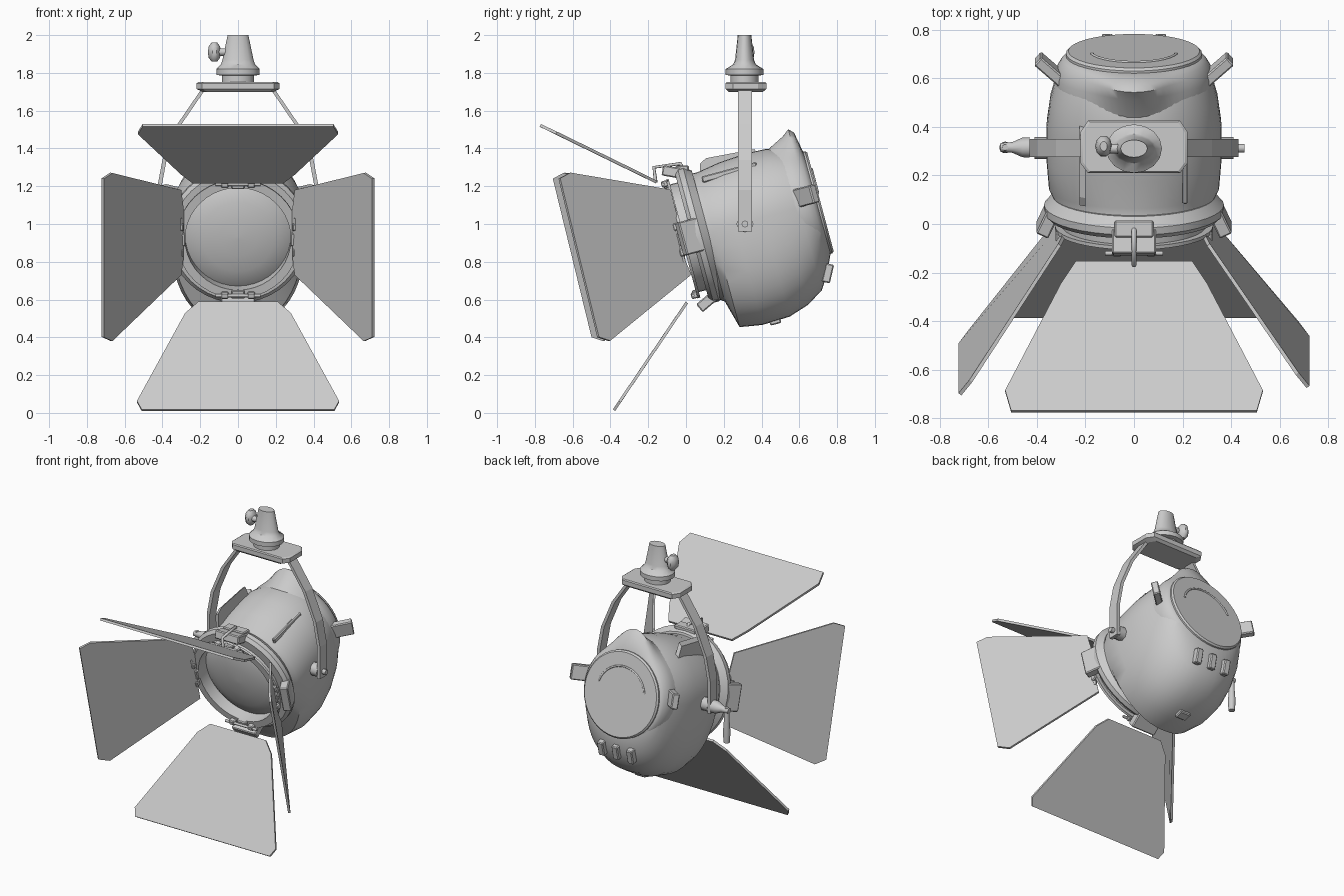
import bpy, bmesh, math
from math import sin, cos, pi, radians
from mathutils import Matrix, Vector

old = bpy.data.objects.get("Cube")
if old:
    bpy.data.objects.remove(old)

grey = bpy.data.materials.new("lamp grey")
grey.use_nodes = True
tone = (0.6, 0.6, 0.6, 1)
grey.diffuse_color = tone
grey.node_tree.nodes["Principled BSDF"].inputs["Base Color"].default_value = tone

# Lamp head frame: y runs backwards along the tilted barrel, z is up
HEAD = Matrix.Translation((0, 0.05, 0.94)) @ Matrix.Rotation(radians(15), 4, 'X')
WORLD = Matrix.Identity(4)


def finish(name, bm, frame=WORLD, smooth=None):
    bmesh.ops.recalc_face_normals(bm, faces=bm.faces)
    mesh = bpy.data.meshes.new(name)
    bm.to_mesh(mesh)
    bm.free()
    mesh.materials.append(grey)
    ob = bpy.data.objects.new(name, mesh)
    bpy.context.collection.objects.link(ob)
    ob.matrix_world = frame
    if smooth:
        bpy.ops.object.select_all(action='DESELECT')
        ob.select_set(True)
        bpy.context.view_layer.objects.active = ob
        bpy.ops.object.shade_smooth_by_angle(angle=radians(smooth))
    return ob


def loft(name, rings, frame=WORLD, smooth=35, closed=False):
    bm = bmesh.new()
    loops = [[bm.verts.new(p) for p in ring] for ring in rings]
    pairs = list(zip(loops, loops[1:]))
    if closed:
        pairs.append((loops[-1], loops[0]))
    else:
        bm.faces.new(loops[0])
        bm.faces.new(loops[-1])
    n = len(loops[0])
    for a, b in pairs:
        for i in range(n):
            j = (i + 1) % n
            bm.faces.new((a[i], a[j], b[j], b[i]))
    return finish(name, bm, frame, smooth)


def barrel(name, profile, closed=False, n=40):
    """Round part about the barrel axis from (radius, depth) pairs."""
    rings = [[(r * cos(2 * pi * i / n), u, r * sin(2 * pi * i / n)) for i in range(n)]
             for r, u in profile]
    return loft(name, rings, HEAD, 35, closed)


def stack(name, profile, x=0, y=0.31, n=16):
    """Upright part from (x radius, y radius, height) triples."""
    return loft(name, [[(x + a * cos(2 * pi * i / n), y + b * sin(2 * pi * i / n), z)
                        for i in range(n)] for a, b, z in profile])


def plate(name, pts, push, frame=WORLD):
    """Flat outline given thickness by a push vector."""
    bm = bmesh.new()
    face = bm.faces.new([bm.verts.new(p) for p in pts])
    new = bmesh.ops.extrude_face_region(bm, geom=[face], use_keep_orig=True)['geom']
    bmesh.ops.translate(bm, vec=push, verts=[g for g in new if isinstance(g, bmesh.types.BMVert)])
    return finish(name, bm, frame)


def box(name, centre, size, frame=WORLD, turn=WORLD, bevel=0.006):
    bm = bmesh.new()
    bmesh.ops.create_cube(bm, size=1, matrix=Matrix.Diagonal((*size, 1)))
    bmesh.ops.bevel(bm, geom=bm.edges[:], offset=bevel, segments=1, affect='EDGES')
    bmesh.ops.transform(bm, matrix=Matrix.Translation(centre) @ turn, verts=bm.verts)
    return finish(name, bm, frame)


def tube(name, pts, radius, frame=WORLD):
    curve = bpy.data.curves.new(name, 'CURVE')
    curve.dimensions = '3D'
    curve.bevel_depth = radius
    curve.bevel_resolution = 2
    curve.use_fill_caps = True
    line = curve.splines.new('POLY')
    line.points.add(len(pts) - 1)
    for point, p in zip(line.points, pts):
        point.co = (*p, 1)
    curve.materials.append(grey)
    ob = bpy.data.objects.new(name, curve)
    bpy.context.collection.objects.link(ob)
    ob.matrix_world = frame
    return ob


# Housing: round above, drooping into a deep rounded box below
def housing_ring(u, width, top, bottom, power, n=48):
    ring = []
    for i in range(n):
        c, s = cos(2 * pi * i / n), sin(2 * pi * i / n)
        if s >= 0:
            ring.append((width * c, u, top * s))
        else:
            k = 2 / power
            ring.append((math.copysign(width * abs(c) ** k, c), u, -bottom * abs(s) ** k))
    return ring


loft("housing", [housing_ring(*s) for s in (
    (0.02, 0.33, 0.33, 0.35, 2), (0.06, 0.33, 0.32, 0.38, 2),
    (0.10, 0.35, 0.32, 0.53, 2.2), (0.22, 0.36, 0.34, 0.55, 2.5),
    (0.37, 0.36, 0.35, 0.545, 2.5), (0.48, 0.345, 0.345, 0.51, 2.4),
    (0.57, 0.32, 0.32, 0.455, 2.3), (0.62, 0.30, 0.30, 0.38, 2.2),
    (0.67, 0.27, 0.27, 0.27, 2))], HEAD, 40)

# Front flange, barn door ring and lens
barrel("front_flange", [(0.285, -0.02), (0.35, -0.02), (0.37, 0.0), (0.37, 0.03),
                        (0.335, 0.07), (0.285, 0.07)], True)
barrel("door_ring", [(0.28, -0.075), (0.325, -0.075), (0.325, -0.06), (0.28, -0.06)], True)
barrel("lens_tube", [(0.28, -0.07), (0.295, -0.07), (0.295, 0.03), (0.28, 0.03)], True)
barrel("lens", [(0.01, -0.05), (0.10, -0.045), (0.19, -0.03), (0.25, -0.01), (0.283, 0.01),
                (0.283, 0.03)])

# Rear collar with an upright horn, then the end cap
def collar_ring(u, r, horn, n=72):
    ring = []
    for i in range(n):
        a = 2 * pi * i / n
        rad = r + horn * max(0, sin(a)) ** 14
        ring.append((rad * cos(a), u - 0.05 * max(0, sin(a)) ** 4 * (u < 0.55), rad * sin(a)))
    return ring


loft("rear_collar", [collar_ring(*s) for s in (
    (0.53, 0.325, 0.01), (0.58, 0.325, 0.06), (0.62, 0.315, 0.10),
    (0.645, 0.30, 0.09), (0.665, 0.28, 0.0))], HEAD, 50)
barrel("end_cap", [(0.28, 0.64), (0.28, 0.675), (0.27, 0.685)])
tube("cap_arc", [(0.18 * cos(radians(a)), 0.685, 0.18 * sin(radians(a)))
                 for a in range(15, 166, 10)], 0.006, HEAD)
for s, side in ((1, "left"), (-1, "right")):
    box(side + "_collar_tab", (s * 0.345, 0.62, 0.05), (0.14, 0.045, 0.10), HEAD,
        Matrix.Rotation(s * radians(42), 4, 'Z'))

# Vents, rails and underside details on the housing
for x in (-0.11, 0, 0.11):
    box("rear_vent", (x, 0.625, -0.375), (0.045, 0.045, 0.10), HEAD,
        Matrix.Rotation(radians(-28), 4, 'X'))
box("underside_latch", (0, 0.29, -0.55), (0.08, 0.06, 0.03), HEAD)
plate("top_fin", [(-0.20, 0.10, 0.27), (-0.20, 0.12, 0.36), (-0.20, 0.16, 0.38),
                  (-0.20, 0.42, 0.36), (-0.20, 0.44, 0.27)], (-0.025, 0, -0.02), HEAD)
box("top_rail", (0.21, 0.26, 0.275), (0.02, 0.30, 0.035), HEAD)

# Barn doors: trapezoid leaves with clipped corners
def both(half):
    return half + [(-x, y, z) for x, y, z in reversed(half)]


plate("top_door", both([(0.24, -0.16, 1.215), (0.30, -0.25, 1.26), (0.53, -0.69, 1.475),
                        (0.505, -0.775, 1.515)]), (0, 0.007, 0.014))
plate("bottom_door", both([(0.21, 0.01, 0.58), (0.28, -0.03, 0.52), (0.535, -0.345, 0.055),
                           (0.51, -0.375, 0.01)]), (0, -0.012, 0.009))
for s, side, reach in ((1, "left", 0.0), (-1, "right", -0.03)):
    plate(side + "_door", [(s * x, y + reach * (x > 0.5), z) for x, y, z in (
        (0.30, -0.09, 1.18), (0.665, -0.62, 1.27), (0.71, -0.675, 1.24),
        (0.71, -0.47, 0.40), (0.665, -0.41, 0.38), (0.30, 0.02, 0.73),
        (0.29, -0.01, 0.80), (0.285, -0.06, 1.06))], (s * 0.012, 0.009, 0.002))

# Hinge clips at the four quarters of the ring
for k, side in enumerate(("left", "top", "right", "bottom")):
    spin = HEAD @ Matrix.Rotation(-k * pi / 2, 4, 'Y')
    box(side + "_clip", (0.355, -0.03, 0), (0.055, 0.11, 0.18), spin,
        Matrix.Rotation(radians(25), 4, 'Z'))
    box(side + "_clip_face", (0.30, -0.08, 0), (0.045, 0.03, 0.07), spin)
    for z in (-0.07, 0.07):
        box(side + "_hinge_knuckle", (0.305, -0.085, z), (0.035, 0.04, 0.04), spin)
    tube(side + "_hinge_pin", [(0.305, -0.095, -0.12), (0.305, -0.095, 0.12)], 0.009, spin)
tube("top_latch", [(0, -0.16, 1.22), (0, -0.17, 1.30), (0, -0.03, 1.32), (0, -0.01, 1.28)], 0.01)
box("top_latch_foot", (0, -0.02, 1.295), (0.16, 0.07, 0.03))

# Yoke: bent strap arms, pivots and top plate
strap = [(0.43, 0.96), (0.43, 1.18), (0.40, 1.34), (0.32, 1.53), (0.19, 1.72)]
for s, side in ((1, "left"), (-1, "right")):
    outline = strap + [(x - 0.022, z) for x, z in reversed(strap)]
    plate(side + "_yoke_arm", [(s * x, 0.275, z) for x, z in outline], (0, 0.075, 0))
    tube(side + "_pivot", [(s * 0.33, 0.312, 1.0), (s * 0.41, 0.312, 1.0)], 0.045)
    tube(side + "_bolt", [(s * 0.41, 0.312, 1.0), (s * 0.455, 0.312, 1.0)], 0.018)
corner = [(0.22, 0.25), (0.19, 0.21), (-0.19, 0.21), (-0.22, 0.25),
          (-0.22, 0.38), (-0.19, 0.425), (0.19, 0.425), (0.22, 0.38)]
loft("yoke_plate", [[(x * k, 0.315 + (y - 0.315) * k, z) for x, y in corner]
                    for k, z in ((0.85, 1.70), (1, 1.715), (1, 1.745), (0.95, 1.752))], smooth=20)

# Tilt lock with its hanging handle
loft("tilt_lock", [[(x, 0.315 + r * cos(i * pi / 6), 1.0 + r * sin(i * pi / 6))
                    for i in range(12)] for x, r in
                   ((-0.43, 0.042), (-0.46, 0.04), (-0.50, 0.022), (-0.55, 0.018))])
stack("lock_handle", [(0.012, 0.012, 1.02), (0.016, 0.016, 0.98), (0.018, 0.018, 0.93),
                      (0.024, 0.024, 0.85), (0.020, 0.020, 0.78)], -0.53, 0.315)

# Hanging spigot and its thumb knob
stack("spigot", [(0.085, 0.075, 1.745), (0.085, 0.075, 1.785), (0.115, 0.10, 1.79),
                 (0.115, 0.10, 1.82), (0.09, 0.06, 1.845), (0.082, 0.05, 1.87),
                 (0.055, 0.036, 2.0)])
tube("knob_stem", [(-0.05, 0.31, 1.91), (-0.11, 0.31, 1.91)], 0.02)
stack("thumb_knob", [(0.015, 0.02, 1.86), (0.03, 0.04, 1.88), (0.035, 0.045, 1.91),
                     (0.03, 0.04, 1.94), (0.015, 0.02, 1.96)], -0.125, 0.32, 10)
